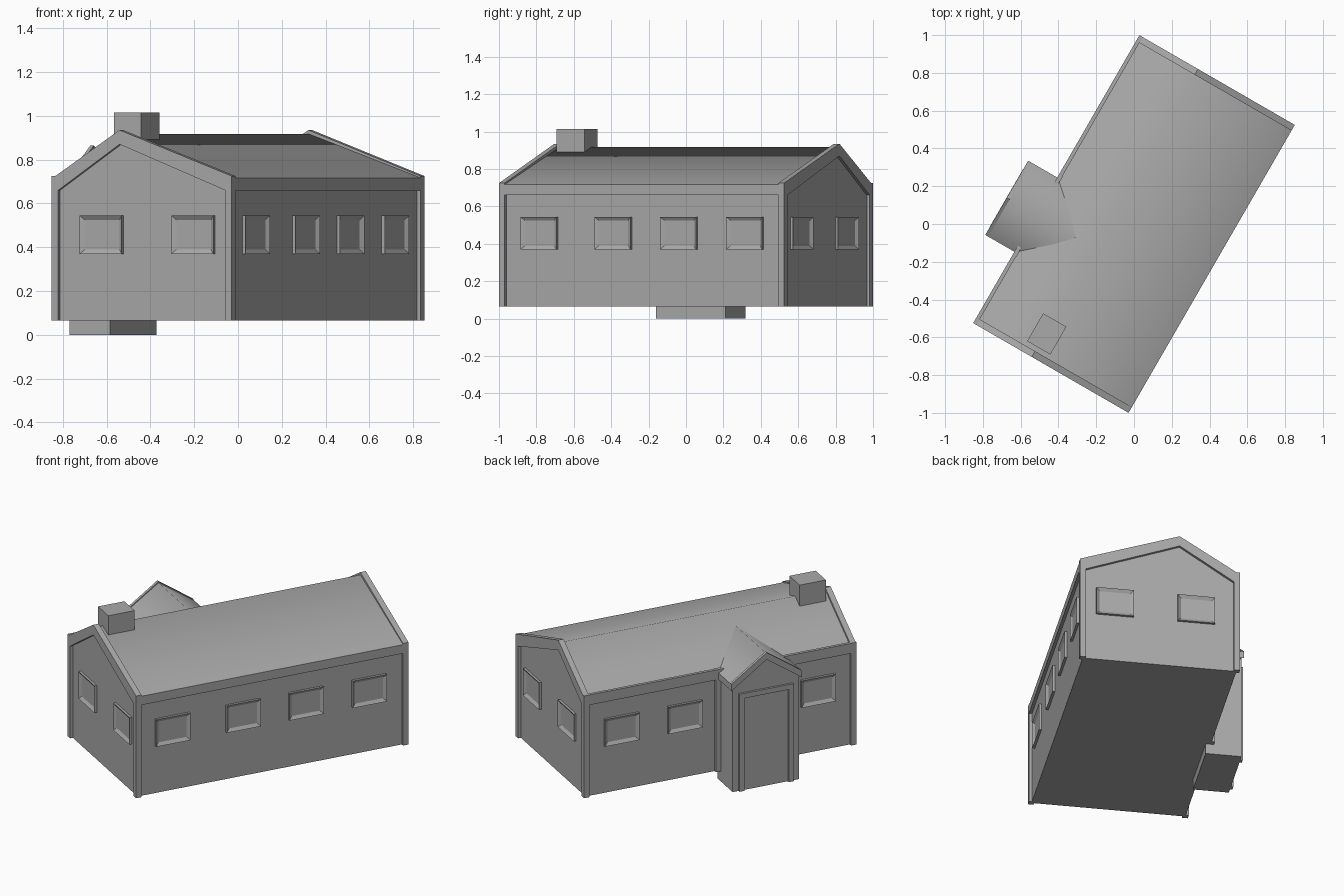
import bpy, bmesh, math
from mathutils import Vector

if "Cube" in bpy.data.objects:
    bpy.data.objects.remove(bpy.data.objects["Cube"], do_unlink=True)

TURN = math.radians(-30)      # the house stands at an angle
HW, HL = 0.475, 0.88          # half width and half length
BASE, EAVE, BAND, PEAK = 0.065, 0.725, 0.66, 0.935
RIDGE_X = -0.117              # the ridge is off centre
REC, RIM = 0.018, 0.035       # panel recess and frame width
PORCH_Y = -0.217

grey = bpy.data.materials.new("plain grey")
grey.use_nodes = True
grey.diffuse_color = (0.4, 0.4, 0.4, 1)
grey.node_tree.nodes["Principled BSDF"].inputs["Base Color"].default_value = (0.4, 0.4, 0.4, 1)


def finish(name, bm, smooth=False, closed=True):
    if closed:
        bmesh.ops.recalc_face_normals(bm, faces=bm.faces)
    for f in bm.faces:
        f.smooth = smooth
    mesh = bpy.data.meshes.new(name)
    bm.to_mesh(mesh)
    bm.free()
    mesh.materials.append(grey)
    ob = bpy.data.objects.new(name, mesh)
    ob.rotation_euler.z = TURN
    bpy.context.collection.objects.link(ob)
    return ob


def prism(name, profile, lo, hi, axis="y"):
    """Extrude a profile of (across, z) points along x or y."""
    bm = bmesh.new()
    def place(a, z, d):
        return (a, d, z) if axis == "y" else (d, a, z)
    face = bm.faces.new([bm.verts.new(place(a, z, lo)) for a, z in profile])
    out = bmesh.ops.extrude_face_region(bm, geom=[face])
    verts = [v for v in out["geom"] if isinstance(v, bmesh.types.BMVert)]
    step = (0, hi - lo, 0) if axis == "y" else (hi - lo, 0, 0)
    bmesh.ops.translate(bm, verts=verts, vec=step)
    return finish(name, bm)


def box(name, x0, x1, y0, y1, z0, z1):
    return prism(name, [(x0, z0), (x1, z0), (x1, z1), (x0, z1)], y0, y1)


def sheet(name, rows):
    """Smooth surface over rows of points."""
    bm = bmesh.new()
    grid = [[bm.verts.new(p) for p in row] for row in rows]
    for r, s in zip(grid, grid[1:]):
        for i in range(len(r) - 1):
            bm.faces.new((r[i], r[i + 1], s[i + 1], s[i]))
    bm.normal_update()
    for f in bm.faces:
        if f.normal.z < 0:
            f.normal_flip()
    return finish(name, bm, smooth=True, closed=False)


def window(name, centre, normal):
    """Raised frame around a sunken pane."""
    n = Vector(normal)
    side = Vector((-n.y, n.x, 0)) * 0.111
    up = Vector((0, 0, 0.0875))
    c = Vector(centre)
    bm = bmesh.new()
    ring = [c - side - up, c + side - up, c + side + up, c - side + up]
    back = [bm.verts.new(p) for p in ring]
    front = [bm.verts.new(p + n * 0.016) for p in ring]
    for i in range(4):
        j = (i + 1) % 4
        bm.faces.new((back[i], back[j], front[j], front[i]))
    pane = bm.faces.new(front)
    bm.normal_update()
    bmesh.ops.inset_region(bm, faces=[pane], thickness=0.02, use_even_offset=True)
    bmesh.ops.translate(bm, verts=pane.verts, vec=n * -0.013)
    finish(name, bm, closed=False)


# Main walls
wx, wy = HW - REC, HL - REC
prism("walls", [(-wx, BASE), (wx, BASE), (wx, EAVE - 0.03),
                (RIDGE_X, PEAK - 0.03), (-wx, EAVE - 0.03)], -wy, wy)

# Gable frames with corner posts, and eave bands
leg = HW - RIM
gable = [(-HW, BASE), (-HW, EAVE), (-HW + 0.02, EAVE), (RIDGE_X, PEAK), (HW, EAVE), (HW, BASE),
         (leg, BASE), (leg, BAND), (RIDGE_X, PEAK - 0.065), (-leg, BAND), (-leg, BASE)]
prism("front_gable_frame", gable, -HL, RIM - HL)
prism("back_gable_frame", gable, HL - RIM, HL)
box("west_eave_band", -HW, 0.02 - HW, RIM - HL, HL - RIM, BAND, EAVE)
box("east_eave_band", HW - 0.02, HW, RIM - HL, HL - RIM, BAND, EAVE - 0.008)

# Sunken main roof
ry = HL - RIM + 0.002
sheet("main_roof", [[(x, y, z) for y in (-ry, ry)] for x, z in
                    ((0.02 - HW, EAVE - 0.016), (RIDGE_X, PEAK - 0.017), (HW, EAVE - 0.008))])

# Chimney
box("chimney", -0.18, -0.038, -0.82, -0.65, 0.8, 1.015)

# Windows
for i, x in enumerate((-0.217, 0.266)):
    window(f"front_window_{i + 1}", (x, -wy, 0.457), (0, -1, 0))
    window(f"back_window_{i + 1}", (x, wy, 0.457), (0, 1, 0))
for i, y in enumerate((-0.638, -0.182, 0.223, 0.632)):
    window(f"east_window_{i + 1}", (wx, y, 0.457), (1, 0, 0))
    if i != 1:                # the porch takes this place on the west
        window(f"west_window_{i + 1}", (-wx, y, 0.457), (-1, 0, 0))

# Porch body
ph, pf = 0.214, -0.64
p_eave, p_peak = 0.705, 0.865
prism("porch_walls", [(PORCH_Y - ph, 0), (PORCH_Y + ph, 0), (PORCH_Y + ph, p_eave - 0.02),
                      (PORCH_Y, p_peak - 0.03), (PORCH_Y - ph, p_eave - 0.02)], pf, -0.427, "x")

# Porch posts against the wall
for s, label in ((-1, "front"), (1, "back")):
    y = PORCH_Y + s * (ph + 0.015)
    box(f"{label}_porch_post", -HW, -wx + 0.005, y - 0.017, y + 0.017, BASE, EAVE)

# Porch roof: front rim, side fascias and sloped surface
oh = 0.227
prism("porch_gable_rim", [(PORCH_Y - oh, p_eave - 0.045), (PORCH_Y - oh, p_eave), (PORCH_Y, p_peak),
                          (PORCH_Y + oh, p_eave), (PORCH_Y + oh, p_eave - 0.045),
                          (PORCH_Y, p_peak - 0.045)], -0.653, -0.635, "x")
for s, label in ((-1, "front"), (1, "back")):
    a, b = sorted((PORCH_Y + s * oh, PORCH_Y + s * (oh - 0.015)))
    box(f"{label}_porch_fascia", -0.635, -0.45, a, b, p_eave - 0.045, p_eave - 0.004)
sheet("porch_roof", [[(-0.636, PORCH_Y + s * oh, z), (back, PORCH_Y + s * oh, z)]
                     for s, z, back in ((-1, p_eave - 0.006, -0.45), (0, p_peak - 0.008, -0.23),
                                        (1, p_eave - 0.006, -0.45))])

# Door frame
dw, dh, dt = 0.175, 0.63, 0.032
prism("door_frame", [(PORCH_Y - dw, 0), (PORCH_Y - dw, dh), (PORCH_Y + dw, dh), (PORCH_Y + dw, 0),
                     (PORCH_Y + dw - dt, 0), (PORCH_Y + dw - dt, dh - dt),
                     (PORCH_Y - dw + dt, dh - dt), (PORCH_Y - dw + dt, 0)], pf - 0.014, pf + 0.002, "x")
